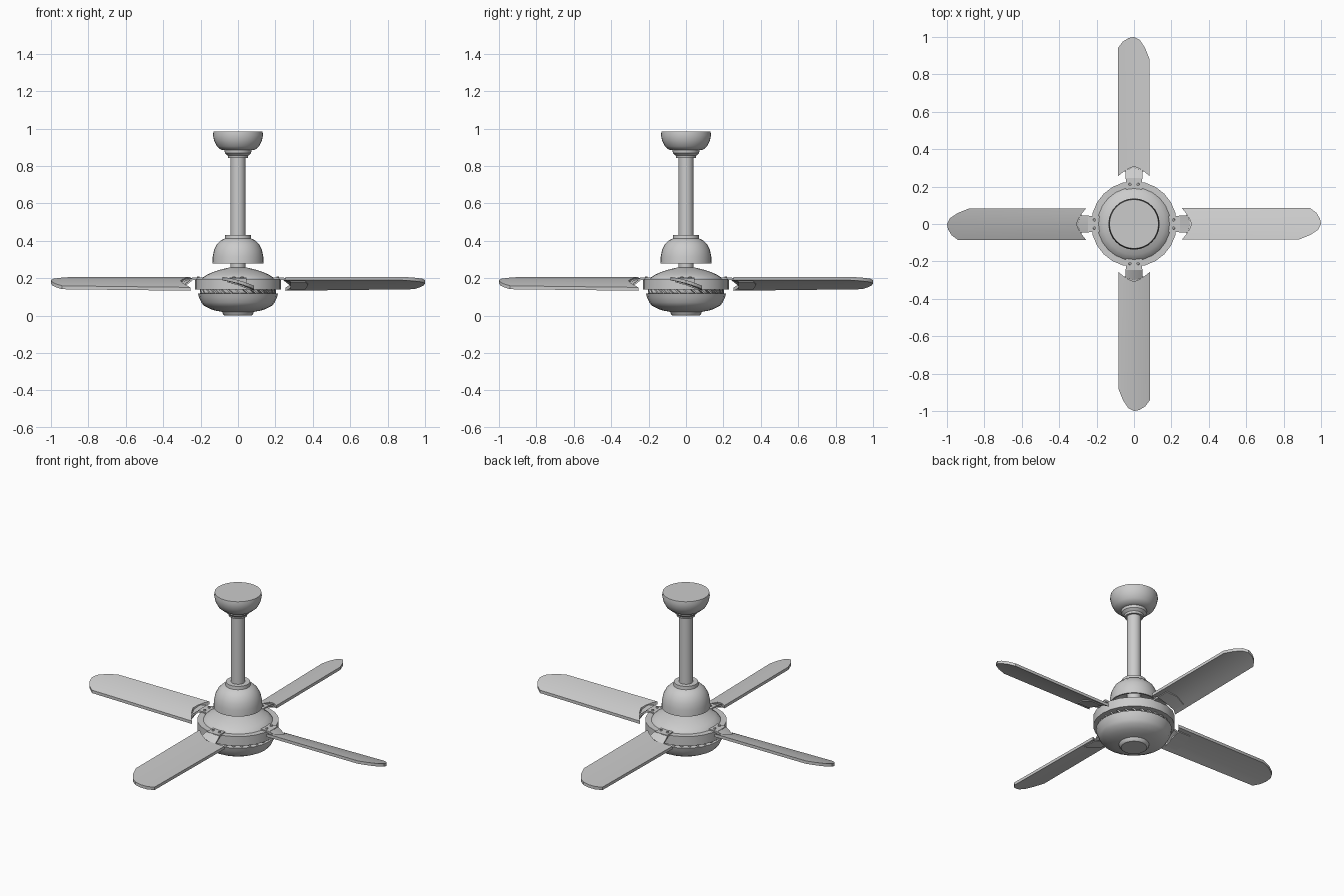
import bpy, bmesh, math
from mathutils import Matrix

if "Cube" in bpy.data.objects:
    bpy.data.objects.remove(bpy.data.objects["Cube"])


def finish(name, bm, angle=35):
    bmesh.ops.remove_doubles(bm, verts=bm.verts, dist=1e-5)
    bmesh.ops.recalc_face_normals(bm, faces=bm.faces)
    me = bpy.data.meshes.new(name)
    bm.to_mesh(me)
    bm.free()
    ob = bpy.data.objects.new(name, me)
    bpy.context.collection.objects.link(ob)
    bpy.ops.object.select_all(action='DESELECT')
    ob.select_set(True)
    bpy.context.view_layer.objects.active = ob
    bpy.ops.object.shade_smooth_by_angle(angle=math.radians(angle))
    return ob


def lathe(name, profile, sides=32):
    # profile: (radius, z) points revolved about the z axis
    bm = bmesh.new()
    vs = [bm.verts.new((r, 0, z)) for r, z in profile]
    es = [bm.edges.new(p) for p in zip(vs, vs[1:])]
    bmesh.ops.spin(bm, geom=vs + es, cent=(0, 0, 0), axis=(0, 0, 1),
                   angle=2 * math.pi, steps=sides)
    return finish(name, bm)


def slab(name, rows, height, thick, turn):
    # rows: (y, x_start, x_end); height(x, y) is the upper surface
    bm = bmesh.new()
    ring = []
    for y, a, b in rows:
        ring.append([bm.verts.new((x, y, height(x, y) - d))
                     for x, d in ((a, 0), (b, 0), (b, thick), (a, thick))])
    for p, q in zip(ring, ring[1:]):
        for i in range(4):
            j = (i + 1) % 4
            bm.faces.new((p[i], p[j], q[j], q[i]))
    bm.faces.new(ring[0])
    bm.faces.new(ring[-1])
    bm.transform(Matrix.Rotation(turn, 4, 'Z'))
    return finish(name, bm)


# Ceiling mount and rod
lathe("canopy", [(0, .985), (.131, .985), (.134, .965), (.128, .935), (.113, .905),
                 (.092, .887), (.072, .884), (.07, .868), (.055, .855), (.052, .842), (0, .842)])
lathe("down_rod", [(0, .86), (.04, .86), (.04, .25), (0, .25)])

# Cover dome above the motor
lathe("dome_cover", [(0, .432), (.068, .432), (.07, .412), (.09, .403), (.112, .382),
                     (.128, .35), (.135, .315), (.137, .277), (.128, .277),
                     (.12, .32), (.06, .34), (0, .34)])

# Motor housing
lathe("motor_housing", [(0, .258), (.04, .258), (.085, .248), (.13, .234), (.165, .219),
                        (.19, .203), (.195, .196), (.229, .196), (.229, .138),
                        (.185, .138), (.18, .112), (0, .112)], 24)
lathe("lower_bowl", [(0, .12), (.195, .12), (.214, .117), (.208, .096), (.196, .07),
                     (.183, .053), (.15, .036), (.12, .026), (.085, .02),
                     (.08, .006), (.072, 0), (0, 0)], 24)

# Slanted cooling fins between housing and bowl
bm = bmesh.new()
for i in range(28):
    m = (Matrix.Rotation(i * 2 * math.pi / 28, 4, 'Z') @ Matrix.Translation((.192, 0, .129))
         @ Matrix.Rotation(math.radians(50), 4, 'X') @ Matrix.Diagonal((.022, .008, .036, 1)))
    bmesh.ops.create_cube(bm, size=1, matrix=m)
finish("cooling_fins", bm)


# Pitched, slightly cambered blade surface
def blade_z(x, y):
    low = .16 - .012 * (1 - x)
    t = (y + .085) / .17
    return .207 + (low - .207) * t + .006 * (1 - (2 * t - 1) ** 2)


def arm_z(x, y):
    return .204 if x < .27 else blade_z(x, y) - .019


blade_rows = [(-.084, .255, .88), (-.06, .276, .94), (-.03, .296, .985), (0, .308, 1),
              (.03, .296, .994), (.06, .276, .975), (.086, .255, .94)]

# Four blades, each on a bracket
for i in range(4):
    turn = i * math.pi / 2
    slab(f"blade_{i + 1}", blade_rows, blade_z, .018, turn)
    slab(f"bracket_arm_{i + 1}", [(-.042, .185, .245), (.042, .185, .245)],
         lambda x, y: .203, .012, turn)
    slab(f"bracket_neck_{i + 1}", [(-.045, .24, .29), (0, .24, .3), (.045, .24, .29)],
         lambda x, y: .203 if x < .25 else blade_z(x, y) - .006, .012, turn)
    slab(f"bracket_plate_{i + 1}", [(-.06, .28, .36), (0, .28, .375), (.06, .28, .36)],
         lambda x, y: blade_z(x, y) - .014, .009, turn)
    # Bracket screws
    bm = bmesh.new()
    for y in (-.022, .022):
        bmesh.ops.create_cone(bm, cap_ends=True, segments=8, radius1=.008, radius2=.006,
                              depth=.008, matrix=Matrix.Rotation(turn, 4, 'Z')
                              @ Matrix.Translation((.212, y, .206)))
    finish(f"bracket_screws_{i + 1}", bm)
